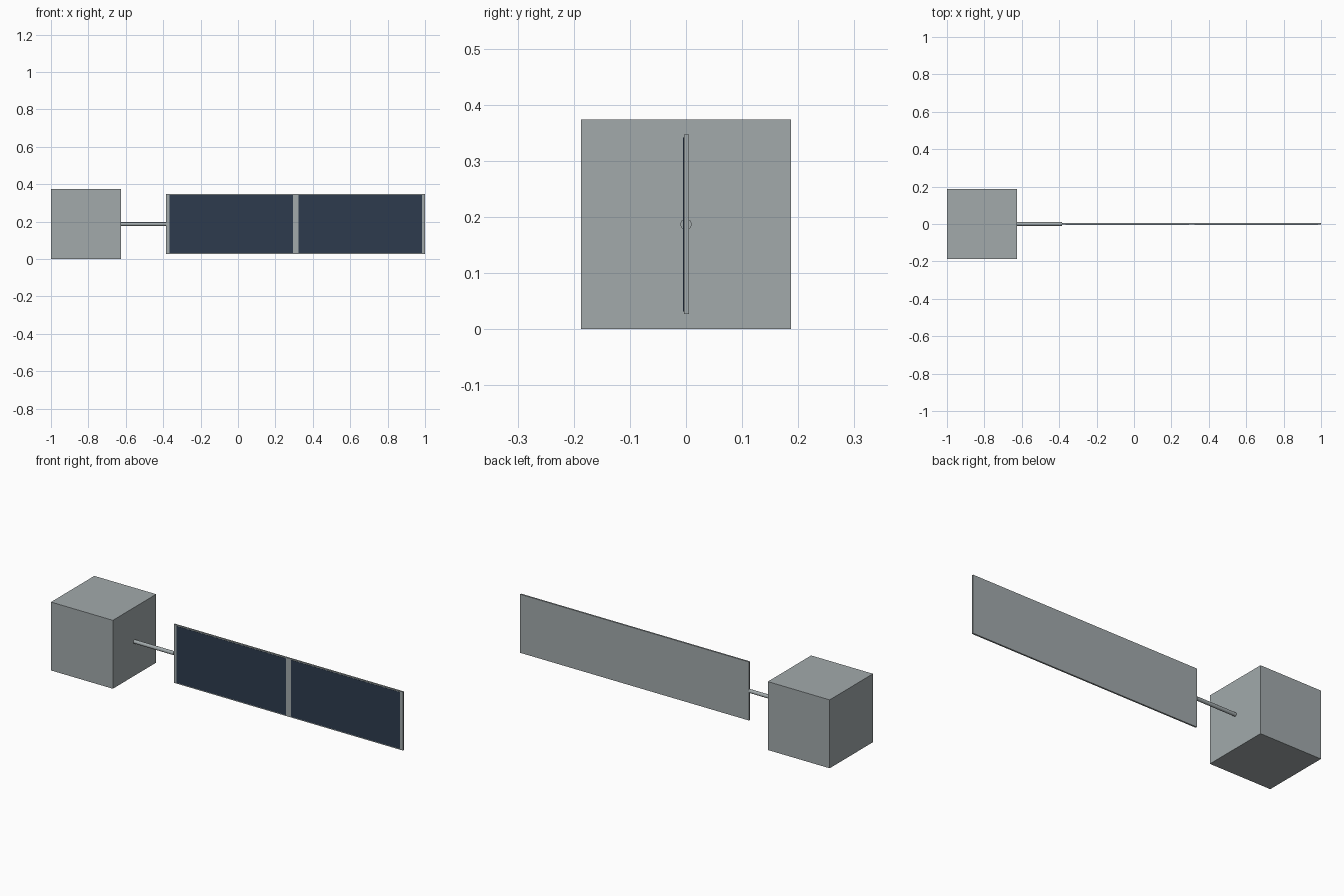
import bpy

cube = bpy.data.objects.get("Cube")
if cube:
    bpy.data.objects.remove(cube, do_unlink=True)


def make_material(name, rgb):
    color = (*rgb, 1)
    mat = bpy.data.materials.new(name)
    mat.use_nodes = True
    mat.diffuse_color = color
    mat.node_tree.nodes["Principled BSDF"].inputs["Base Color"].default_value = color
    return mat


def finish(name, mat):
    obj = bpy.context.object
    obj.name = obj.data.name = name
    obj.data.materials.append(mat)
    return obj


def box(name, x, y, z, mat):
    """Box spanning the given (low, high) ranges."""
    spans = (x, y, z)
    bpy.ops.mesh.primitive_cube_add(size=1, location=[(a + b) / 2 for a, b in spans])
    bpy.context.object.scale = [b - a for a, b in spans]
    bpy.ops.object.transform_apply(location=False, rotation=False, scale=True)
    return finish(name, mat)


grey = make_material("satellite grey", (0.36, 0.40, 0.41))
navy = make_material("solar cell navy", (0.026, 0.044, 0.076))

MID_Z = 0.187
BODY_END, PANEL_START = -0.626, -0.385

# Cubic body
box("body", (-1, BODY_END), (-MID_Z, MID_Z), (0, 2 * MID_Z), grey)

# Round boom between body and panel
bpy.ops.mesh.primitive_cylinder_add(
    vertices=24, radius=0.01, depth=PANEL_START - BODY_END,
    location=((BODY_END + PANEL_START) / 2, 0, MID_Z), rotation=(0, 1.5707963, 0))
finish("boom", grey)
bpy.ops.object.shade_smooth_by_angle()

# Thin panel backing
box("panel", (PANEL_START, 1), (-0.004, 0.005), (MID_Z - 0.16, MID_Z + 0.16), grey)

# Two solar cells on the front of the panel
for side, span in (("right", (-0.367, 0.293)), ("left", (0.324, 0.984))):
    box(side + "_solar_cell", span, (-0.005, -0.004),
        (MID_Z - 0.155, MID_Z + 0.155), navy)
